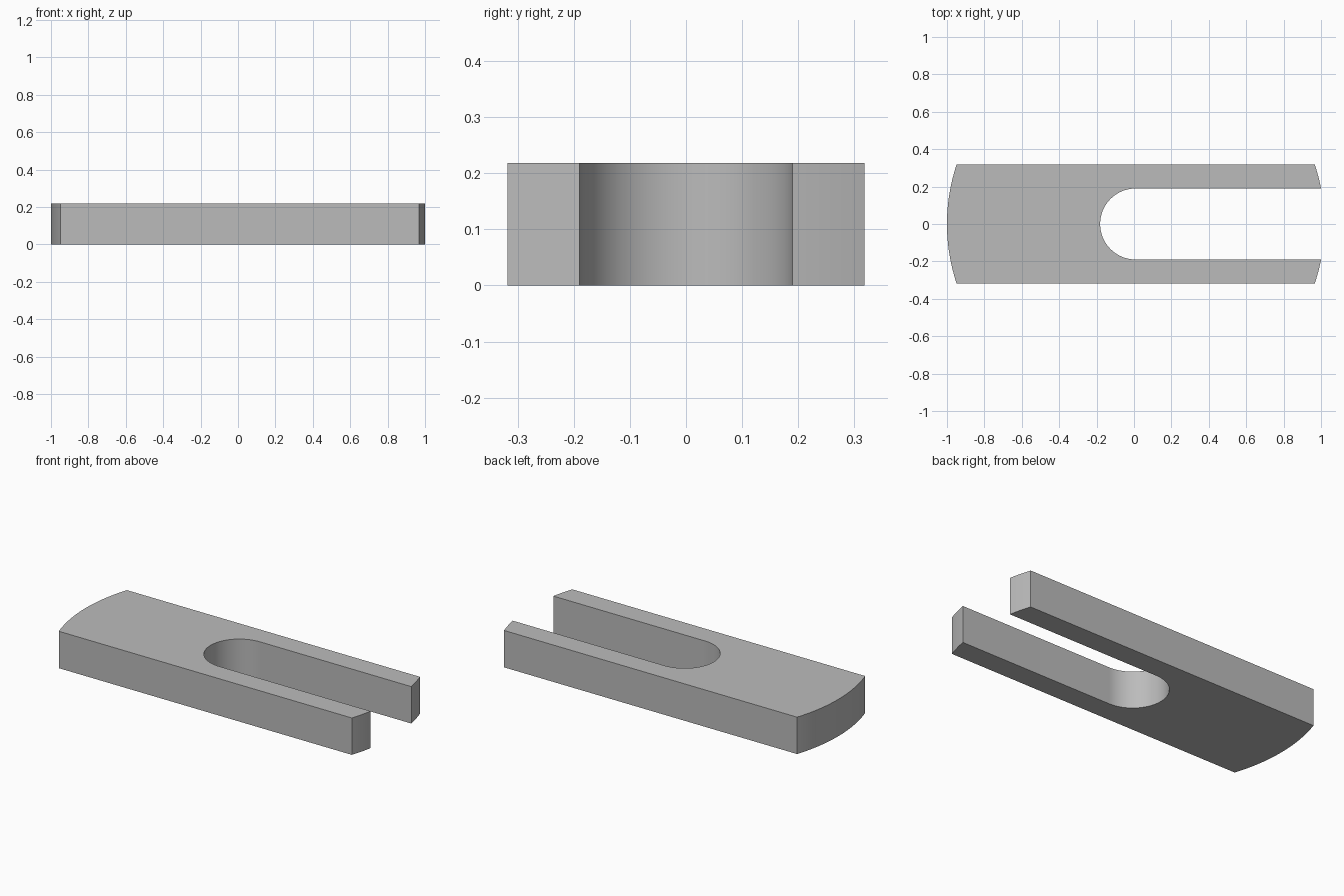
import bpy, bmesh
from math import asin, cos, pi, radians, sin

cube = bpy.data.objects.get("Cube")
if cube:
    bpy.data.objects.remove(cube, do_unlink=True)

CENTRE = 0.009       # shared centre of the round ends and the slot
END_RADIUS = 1.009
SLOT_RADIUS = 0.19
HALF_WIDTH = 0.318
HEIGHT = 0.218


def arc(radius, start, end, steps):
    """Points along an arc about the shared centre."""
    angles = [start + (end - start) * i / steps for i in range(steps + 1)]
    return [(CENTRE + radius * cos(a), radius * sin(a)) for a in angles]


# Outline: rounded closed end, two prong tips, round-bottomed slot
side = asin(HALF_WIDTH / END_RADIUS)
inner = asin(SLOT_RADIUS / END_RADIUS)
outline = arc(END_RADIUS, inner, side, 6)
outline += arc(END_RADIUS, pi - side, pi + side, 24)
outline += arc(END_RADIUS, -side, -inner, 6)
outline += arc(SLOT_RADIUS, 1.5 * pi, 0.5 * pi, 40)

# Extrude the outline into a solid plate
bm = bmesh.new()
base = bm.faces.new([bm.verts.new((x, y, 0)) for x, y in outline])
result = bmesh.ops.extrude_face_region(bm, geom=[base], use_keep_orig=True)
top = [v for v in result["geom"] if isinstance(v, bmesh.types.BMVert)]
bmesh.ops.translate(bm, verts=top, vec=(0, 0, HEIGHT))
bmesh.ops.recalc_face_normals(bm, faces=bm.faces)
mesh = bpy.data.meshes.new("slotted_plate")
bm.to_mesh(mesh)
bm.free()

plate = bpy.data.objects.new("slotted_plate", mesh)
bpy.context.collection.objects.link(plate)

# Plain grey metal
grey = bpy.data.materials.new("plain_grey")
grey.use_nodes = True
colour = (0.5, 0.5, 0.5, 1)
grey.diffuse_color = colour
grey.node_tree.nodes["Principled BSDF"].inputs["Base Color"].default_value = colour
mesh.materials.append(grey)

# Smooth the curved walls, keep the corners sharp
bpy.ops.object.select_all(action="DESELECT")
plate.select_set(True)
bpy.context.view_layer.objects.active = plate
bpy.ops.object.shade_smooth_by_angle(angle=radians(30))
